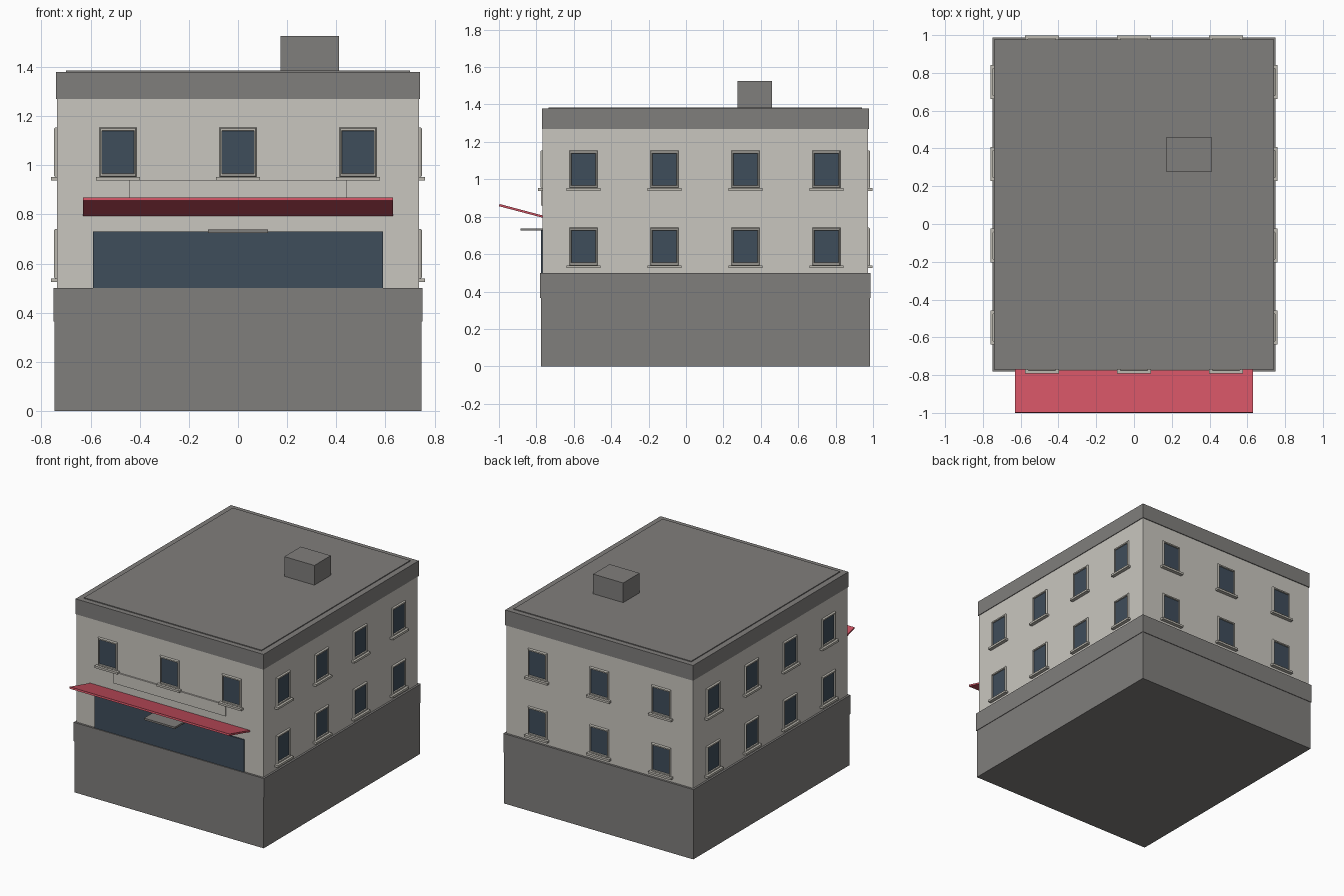
import bpy
import bmesh
import math

if "Cube" in bpy.data.objects:
    bpy.data.objects.remove(bpy.data.objects["Cube"])


def srgb(h):
    """Hex display colour to linear RGBA."""
    out = []
    for i in (0, 2, 4):
        c = int(h[i:i + 2], 16) / 255
        out.append(c / 12.92 if c <= 0.04045 else ((c + 0.055) / 1.055) ** 2.4)
    return (*out, 1.0)


def material(name, h):
    m = bpy.data.materials.new(name)
    m.diffuse_color = srgb(h)
    m.use_nodes = True
    m.node_tree.nodes["Principled BSDF"].inputs["Base Color"].default_value = m.diffuse_color
    return m


STONE = material("grey stone", "807E7C")
WALL = material("cream wall", "C9C6BF")
TRIM = material("window trim", "BDBAB1")
GLASS = material("dark blue glass", "3F4D5B")
RED = material("awning red", "CC5262")


def add_object(name, mesh, loc=(0, 0, 0), turn=0):
    ob = bpy.data.objects.new(name, mesh)
    ob.location = loc
    ob.rotation_euler.z = turn
    bpy.context.collection.objects.link(ob)
    return ob


def prism_mesh(name, profile, x0, x1, mat):
    """Extrude a (y, z) profile along x."""
    bm = bmesh.new()
    face = bm.faces.new([bm.verts.new((x0, y, z)) for y, z in profile])
    ext = bmesh.ops.extrude_face_region(bm, geom=[face])
    verts = [v for v in ext["geom"] if isinstance(v, bmesh.types.BMVert)]
    bmesh.ops.translate(bm, vec=(x1 - x0, 0, 0), verts=verts)
    bmesh.ops.recalc_face_normals(bm, faces=bm.faces)
    me = bpy.data.meshes.new(name)
    bm.to_mesh(me)
    bm.free()
    me.materials.append(mat)
    return me


def box_mesh(name, x, y, z, mat):
    profile = [(y[0], z[0]), (y[1], z[0]), (y[1], z[1]), (y[0], z[1])]
    return prism_mesh(name, profile, x[0], x[1], mat)


def box(name, x, y, z, mat):
    return add_object(name, box_mesh(name, x, y, z, mat))


def window_mesh():
    """Nested rectangles: raised frame with a chamfered lip and recessed glass."""
    rings = [(0.075, 0.101, 0.0), (0.075, 0.101, 0.006), (0.071, 0.097, 0.012),
             (0.066, 0.088, 0.012), (0.065, 0.086, 0.004)]
    bm = bmesh.new()
    loops = [[bm.verts.new((sx * w, -d, sz * h))
              for sx, sz in ((-1, -1), (1, -1), (1, 1), (-1, 1))] for w, h, d in rings]
    for a, b in zip(loops, loops[1:]):
        for i in range(4):
            j = (i + 1) % 4
            bm.faces.new((a[i], a[j], b[j], b[i]))
    bm.faces.new(loops[-1]).material_index = 1
    me = bpy.data.meshes.new("window")
    bm.to_mesh(me)
    bm.free()
    me.materials.append(TRIM)
    me.materials.append(GLASS)
    return me


WX, YF, YB = 0.736, -0.766, 0.972   # wall half width, front and back

# Main masses
box("base", (-0.746, 0.746), (-0.776, 0.983), (0, 0.37), STONE)
box("base_band", (-0.75, 0.75), (-0.78, 0.987), (0.365, 0.5), STONE)
box("walls", (-WX, WX), (YF, YB), (0.45, 1.3), WALL)
box("cornice", (-0.741, 0.741), (-0.771, 0.978), (1.27, 1.379), STONE)
box("roof_slab", (-0.70, 0.70), (-0.735, 0.941), (1.36, 1.385), STONE)
box("chimney", (0.173, 0.41), (0.275, 0.46), (1.37, 1.525), STONE)

# Shop front
box("shop_window", (-0.589, 0.589), (-0.774, YF + 0.001), (0.49, 0.73), GLASS)
box("door_shelf", (-0.122, 0.122), (-0.885, YF + 0.001), (0.725, 0.738), STONE)
box("sign_panel", (-0.443, 0.443), (-0.776, YF + 0.001), (0.86, 0.941), WALL)
add_object("awning", prism_mesh("awning", [
    (-0.764, 0.794), (-1.0, 0.856), (-0.997, 0.868), (-0.764, 0.806)],
    -0.63, 0.63, RED))

# Windows with sills on all four sides
WINDOW = window_mesh()
SILL = box_mesh("sill", (-0.09, 0.09), (-0.025, 0.0), (-0.115, -0.1), TRIM)
UPPER, LOWER = 1.053, 0.64
COLS_X = (-0.488, 0, 0.488)
COLS_Y = (-0.548, -0.115, 0.318, 0.751)


def window(side, x, y, z, turn):
    add_object(side + "_window", WINDOW, (x, y, z), turn)
    add_object(side + "_sill", SILL, (x, y, z), turn)


for x in COLS_X:
    window("front", x, YF, UPPER, 0)
for z in (UPPER, LOWER):
    for x in COLS_X:
        window("back", x, YB, z, math.pi)
    for y in COLS_Y:
        window("right", WX, y, z, math.pi / 2)
        window("left", -WX, y, z, -math.pi / 2)
